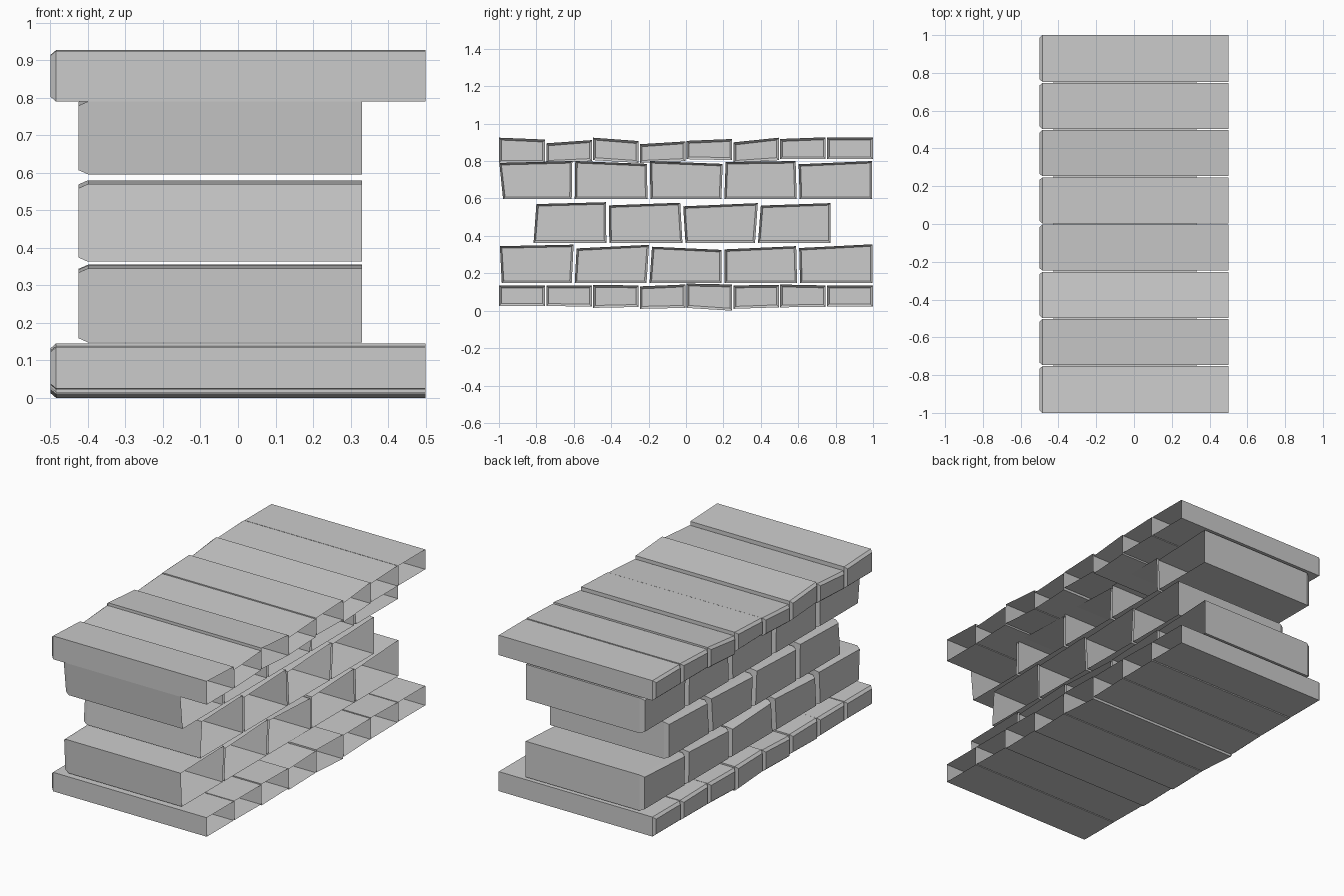
import bpy, bmesh


def block(name, quad, x_open, x_shoulder, x_face, inset):
    """Stone with a chamfered face on -x and an open back on +x.
    quad: (y, z) corners bottom-left, bottom-right, top-right, top-left."""
    signs = [(1, 1), (-1, 1), (-1, -1), (1, -1)]
    small = [(y + sy * inset, z + sz * inset) for (y, z), (sy, sz) in zip(quad, signs)]
    bm = bmesh.new()
    rings = [[bm.verts.new((x, y, z)) for y, z in q]
             for x, q in ((x_open, quad), (x_shoulder, quad), (x_face, small))]
    for a, b in zip(rings, rings[1:]):
        for i in range(4):
            j = (i + 1) % 4
            bm.faces.new((a[j], a[i], b[i], b[j]))
    bm.faces.new(rings[-1][::-1])
    mesh = bpy.data.meshes.new(name)
    bm.to_mesh(mesh)
    bm.free()
    bpy.context.collection.objects.link(bpy.data.objects.new(name, mesh))


# Slab courses: bottom-left, bottom-right, top-left, top-right heights
base = [(.025, .025, .135, .135), (.025, .022, .135, .135), (.015, .02, .138, .135),
        (.01, .015, .13, .14), (.015, .0, .145, .14), (.01, .018, .135, .138),
        (.018, .02, .14, .135), (.022, .022, .135, .135)]
cap = [(.79, .79, .925, .915), (.79, .80, .895, .912), (.805, .79, .925, .907),
       (.79, .80, .89, .905), (.81, .805, .908, .918), (.79, .805, .90, .925),
       (.81, .81, .918, .927), (.81, .81, .925, .925)]
for name, course in (("base_slab", base), ("cap_slab", cap)):
    for i, (bl, br, tl, tr) in enumerate(course):
        y0 = -1 + i * .25 + (.003 if i else 0)
        y1 = -.75 + i * .25 - (.003 if i < 7 else 0)
        block(name, [(y0, bl), (y1, br), (y1, tr), (y0, tl)], .5, -.485, -.5, .013)

# Brick courses: bottom z, end y, then per brick
# (left y at bottom, left y at top, left top z, right top z)
courses = [
    (.148, .997, [(-.985, -.995, .345, .353), (-.595, -.585, .333, .352),
                  (-.195, -.182, .342, .325), (.207, .207, .328, .345),
                  (.61, .605, .335, .355)]),
    (.363, .772, [(-.815, -.80, .57, .58), (-.41, -.412, .563, .577),
                  (-.003, -.015, .558, .575), (.385, .40, .562, .575)]),
    (.596, .995, [(-.978, -.998, .79, .80), (-.595, -.592, .80, .785),
                  (-.19, -.193, .80, .785), (.205, .212, .795, .80),
                  (.608, .602, .783, .80)]),
]
gap = .016
for z, end, bricks in courses:
    for i, (yb, yt, tl, tr) in enumerate(bricks):
        last = i == len(bricks) - 1
        rb, rt = (end, end) if last else (bricks[i + 1][0] - gap, bricks[i + 1][1] - gap)
        block("wall_brick", [(yb, z), (rb, z), (rt, tr), (yt, tl)], .33, -.4, -.425, .011)
